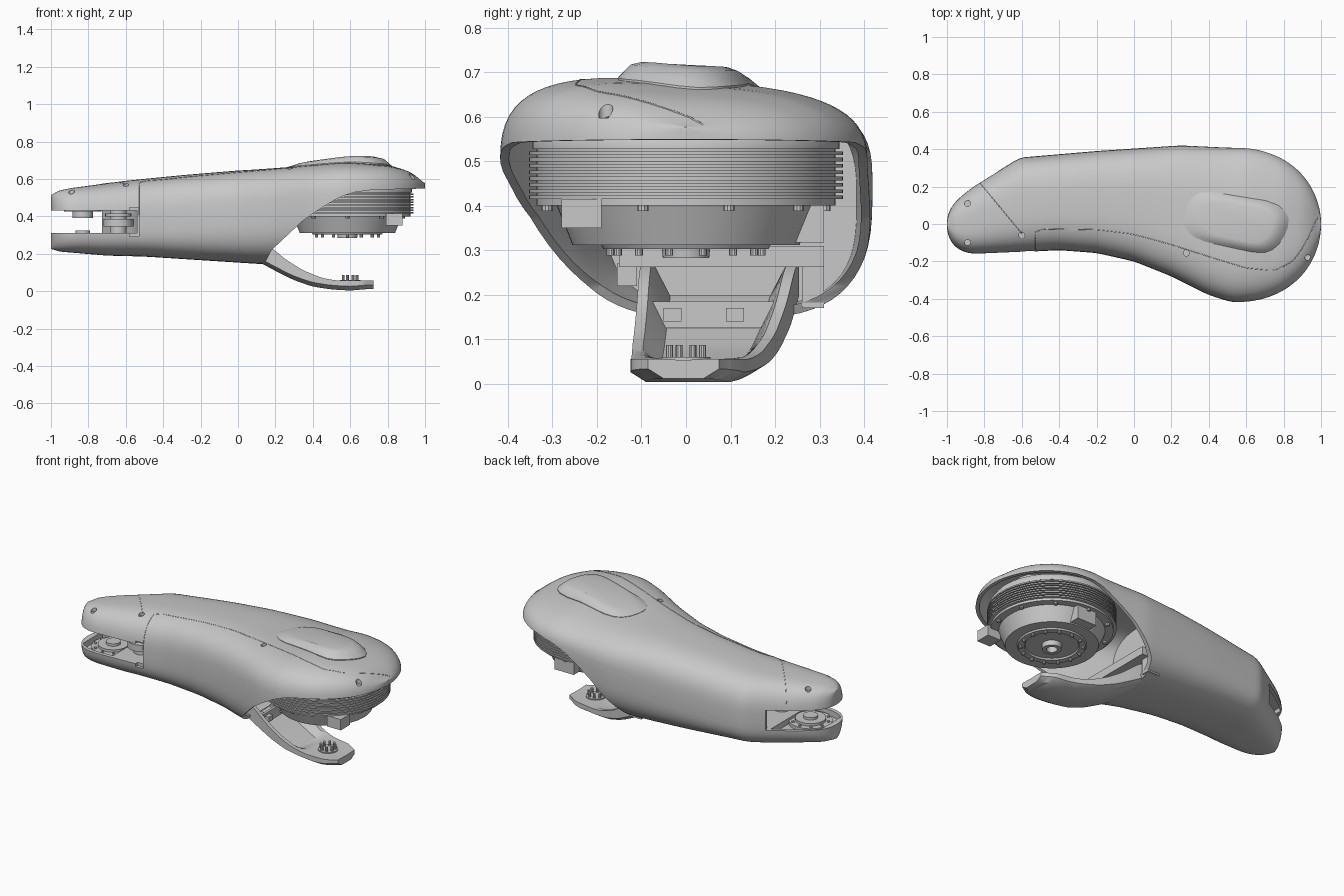
import bpy, bmesh
from math import pi, sin, cos, radians
from mathutils import Matrix, Vector

cube = bpy.data.objects.get("Cube")
if cube:
    bpy.data.objects.remove(cube, do_unlink=True)

GREY = bpy.data.materials.new("light_grey")
GREY.use_nodes = True
GREY.diffuse_color = (.58, .58, .58, 1)
GREY.node_tree.nodes["Principled BSDF"].inputs["Base Color"].default_value = (.58, .58, .58, 1)


def finish(bm, name, smooth=True):
    bmesh.ops.recalc_face_normals(bm, faces=bm.faces)
    mesh = bpy.data.meshes.new(name)
    bm.to_mesh(mesh)
    bm.free()
    ob = bpy.data.objects.new(name, mesh)
    bpy.context.collection.objects.link(ob)
    mesh.materials.append(GREY)
    if smooth:
        shade(ob)
    return ob


def shade(ob):
    bpy.ops.object.select_all(action="DESELECT")
    ob.select_set(True)
    bpy.context.view_layer.objects.active = ob
    bpy.ops.object.shade_smooth_by_angle(angle=radians(35))


def skin(rings):
    """Join closed rings of points into a capped solid."""
    bm = bmesh.new()
    loops = [[bm.verts.new(p) for p in r] for r in rings]
    n = len(loops[0])
    for a, b in zip(loops, loops[1:]):
        for i in range(n):
            bm.faces.new((a[i], a[(i + 1) % n], b[(i + 1) % n], b[i]))
    bm.faces.new(loops[0])
    bm.faces.new(loops[-1][::-1])
    return bm


def cylinder(bm, x, y, z0, z1, r, sides=24):
    bmesh.ops.create_cone(bm, cap_ends=True, segments=sides, radius1=r, radius2=r, depth=z1 - z0,
                          matrix=Matrix.Translation((x, y, (z0 + z1) / 2)))


def box(bm, x0, x1, y0, y1, z0, z1):
    m = Matrix.Translation(((x0 + x1) / 2, (y0 + y1) / 2, (z0 + z1) / 2))
    bmesh.ops.create_cube(bm, size=1, matrix=m @ Matrix.Diagonal((x1 - x0, y1 - y0, z1 - z0, 1)))


def peg_ring(bm, x, y, z0, z1, radius, r, count):
    for i in range(count):
        a = 2 * pi * (i + 0.5) / count
        cylinder(bm, x + radius * cos(a), y + radius * sin(a), z0, z1, r, 10)


def cut(ob, bm):
    cutter = finish(bm, "cutter", smooth=False)
    mod = ob.modifiers.new("cut", "BOOLEAN")
    mod.operation, mod.solver, mod.object = "DIFFERENCE", "EXACT", cutter
    bpy.context.view_layer.objects.active = ob
    bpy.ops.object.modifier_apply(modifier=mod.name)
    bpy.data.objects.remove(cutter, do_unlink=True)


def lin(table, x):
    if x <= table[0][0]:
        return table[0][1]
    for (a, u), (b, v) in zip(table, table[1:]):
        if x <= b:
            return u + (v - u) * (x - a) / (b - a)
    return table[-1][1]


def soft(table, x, step=.012):
    return sum(lin(table, x + k * step) for k in range(-2, 3)) / 5


# Outline of the housing along its length
FRONT = [(-.83, -.16), (-.6, -.15), (-.4, -.14), (-.2, -.155), (0, -.2), (.2, -.28), (.4, -.38), (.52, -.418)]
BACK = [(-1, .14), (-.9, .175), (-.82, .225), (-.61, .355), (-.2, .39), (.25, .42), (.5, .408)]
TOP = [(-1, .505), (-.98, .532), (-.9, .55), (-.6, .59), (-.3, .62), (0, .645), (.3, .665),
       (.6, .682), (.8, .67), (.9, .642), (.96, .608), (1, .57)]
BASE = [(-1, .23), (-.97, .213), (-.7, .19), (-.5, .185), (.12, .145)]
MID = [(-.5, .36), (.3, .45), (.7, .5)]
POWER = 3.1


def frame(x, inset):
    f = 1.0
    for start, length, p in ((-.84, -.16, 2.3), (.55, .45 - inset, 2.1)):
        t = max(0, min(1, (x - start) / length))
        f *= max(.03, (1 - t ** p) ** (1 / p))
    y0, y1 = (soft(FRONT, x) + inset) * f, (soft(BACK, x) - inset) * f
    return (y0 + y1) / 2, (y1 - y0) / 2, soft(MID, x), soft(TOP, x) - inset, soft(BASE, x) + inset


def top_z(x, y, inset=0):
    yc, hw, zm, zt, _ = frame(x, inset)
    u = min(1, abs((y - yc) / hw))
    k = (1 - u ** POWER) ** (1 / POWER)
    return zm + k * (zt - zm - .06 * y * max(0, min(1, x * 2)))


def section(x, inset=0, n=64):
    yc, hw, zm, zt, zb = frame(x, inset)
    pts = []
    for i in range(n):
        c, s = cos(2 * pi * i / n), sin(2 * pi * i / n)
        y = yc + hw * (1 if c > 0 else -1) * abs(c) ** (2 / POWER)
        z = top_z(x, y, inset) if s >= 0 else zm - (zm - zb) * abs(s) ** (2 / POWER)
        pts.append((x, y, z))
    return pts


# Hollow housing with an open belly and a forked wrist
housing = finish(skin([section(-cos(pi * i / 90)) for i in range(91)]), "housing", smooth=False)
cut(housing, skin([section(.978 * sin(pi / 2 * i / 40), .02) for i in range(41)]))
belly = [(.13, 0), (.14, .145), (.18, .22), (.345, .375), (.43, .435), (.52, .49), (.57, .512), (.62, .528),
         (.72, .542), (1.1, .551), (1.1, 0)]
cut(housing, skin([[(x, y, z) for x, z in belly] for y in (-.7, .7)]))
slot = [(-1.1, -.7), (-.54, -.7), (-.54, -.02), (-.57, .06), (-.72, .26), (-.76, .4), (-1.1, .5)]
cut(housing, skin([[(x, y, z) for x, y in slot] for z in (.31, .43)]))
# Recessed faces inside both fork arms
rows = [(x, *frame(x, .025)[:2]) for x in [-.965 + .225 * i / 12 for i in range(13)]]
recess = [(x, yc - hw) for x, yc, hw in rows] + [(x, yc + hw) for x, yc, hw in rows[::-1]]
for z0, z1 in ((.275, .33), (.41, .455)):
    cut(housing, skin([[(x, y, z) for x, y in recess] for z in (z0, z1)]))
bm = bmesh.new()
box(bm, -.58, -.53, -.7, -.125, .292, .446)
for x, y in ((-.89, .11), (-.89, -.1), (-.6, -.06), (.28, -.155), (.93, -.18)):
    z = top_z(x, y)
    cylinder(bm, x, y, z - .016, z + .05, .016, 16)
cut(housing, bm)
shade(housing)


# Panel seams laid on the surface
def seam(name, pts):
    cu = bpy.data.curves.new(name, "CURVE")
    cu.dimensions = "3D"
    cu.bevel_depth, cu.bevel_resolution = .0025, 1
    sp = cu.splines.new("POLY")
    sp.points.add(len(pts) - 1)
    for p, (x, y) in zip(sp.points, pts):
        p.co = (x, y, top_z(x, y) - .001, 1)
    ob = bpy.data.objects.new(name, cu)
    bpy.context.collection.objects.link(ob)
    cu.materials.append(GREY)


path = [(-.53, -.05), (-.5, -.025), (-.2, -.03), (0, -.055), (.2, -.11), (.45, -.19), (.6, -.235),
        (.75, -.25), (.85, -.2), (.92, -.1), (.965, 0), (.985, .06)]
seam("long_seam", [(x, soft(path, x)) for x in [-.53 + 1.515 * i / 90 for i in range(91)]])
seam("wrist_seam", [(-.53, -.05 - .096 * sin(pi / 2 * i / 16)) for i in range(17)])
seam("wrist_top_seam", [(-.82 + .22 * i / 20, .215 - .265 * i / 20) for i in range(21)])

# Raised pad on top
corners = [(.265, .04), (.3, .14), (.38, .178), (.56, .148), (.75, .118), (.83, .05), (.82, -.04), (.76, -.13),
           (.68, -.16), (.5, -.122), (.34, -.085), (.275, -.03)]
rings = []
for scale, lift in ((1, -.03), (1, .004), (.93, .014), (.82, .029), (.66, .035)):
    ring = []
    for i, (x, y) in enumerate(corners):
        for t in (.25, .75):
            p = Vector((x, y)).lerp(Vector(corners[(i + 1) % len(corners)]), t)
            px, py = .58 + (p.x - .58) * scale, .005 + (p.y - .005) * scale
            ring.append((px, py, top_z(px, py) + lift * min(1.2, .5 + max(0, px - .27) * 1.6)))
    rings.append(ring)
finish(skin(rings), "top_pad")

# Finned drum with stepped underside
CX = .585
profile = [(.01, .57), (.33, .57), (.345, .548), (.345, .527), (.336, .527)]
for i in range(8):
    z = .522 - i * .0142
    profile += [(.336, z), (.353, z), (.353, z - .008), (.336, z - .008)]
profile += [(.336, .4), (.29, .4), (.255, .312), (.19, .312), (.185, .303), (.15, .303), (.145, .312),
            (.055, .312), (.052, .283), (.03, .283), (.028, .32), (.005, .32)]
finish(skin([[(CX + r * cos(2 * pi * i / 64), r * sin(2 * pi * i / 64), z) for i in range(64)]
             for r, z in profile]), "finned_drum")
bm = bmesh.new()
peg_ring(bm, CX, 0, .288, .315, .17, .009, 14)
peg_ring(bm, CX, 0, .388, .402, .312, .012, 10)
finish(bm, "drum_bolts")
bm = bmesh.new()
box(bm, .79, .88, -.28, -.19, .35, .415)
box(bm, .53, .66, .2, .31, .318, .405)
finish(bm, "drum_connectors")
bm = bmesh.new()
box(bm, .08, .2, -.15, .31, .262, .31)
box(bm, .08, .16, -.155, -.11, .22, .27)
box(bm, .08, .16, .26, .31, .17, .27)
finish(bm, "inner_bracket")

# Curved lever below: a shallow channel ending in a solid tip
L_BASE = [(.07, .18), (.12, .152), (.2, .108), (.3, .058), (.4, .024), (.5, .009), (.6, .003), (.7, .012)]
L_TOP = [(.07, .28), (.14, .255), (.19, .225), (.25, .172), (.35, .11), (.45, .07), (.53, .056)]
L_LEFT = [(.07, .255), (.2, .235), (.35, .2), (.45, .17), (.55, .14), (.66, .12), (.72, .07)]
L_RIGHT = [(.07, -.1), (.4, -.12), (.62, -.125), (.68, -.12), (.72, -.08)]
rings = []
for i in range(33):
    x = .07 + .655 * i / 32
    z0, z1, y0, y1 = (soft(t, x) for t in (L_BASE, L_TOP, L_RIGHT, L_LEFT))
    zf = z0 + .022 + (z1 - z0 - .024) * max(0, min(1, (x - .45) / .06))
    half = [(0, z0 + .022), (0, z1), (.024, z1), (.065, zf)]
    ring = [(x, y0 + d, z) for d, z in half] + [(x, y1 - d, z) for d, z in half[::-1]]
    rings.append(ring + [(x, y1 - .035, z0), (x, y0 + .035, z0)])
finish(skin(rings), "lever")
bm = bmesh.new()
box(bm, .2, .215, -.08, .2, .125, .185)
for y in (-.03, .11):
    box(bm, .15, .24, y - .02, y + .02, .14, .17)
finish(bm, "lever_ribs")
bm = bmesh.new()
cylinder(bm, .6, 0, .05, .06, .055)
peg_ring(bm, .6, 0, .055, .087, .04, .008, 8)
finish(bm, "lever_pins")

# Hubs and pulley inside the wrist fork
bm = bmesh.new()
cylinder(bm, -.83, 0, .39, .46, .055)
cylinder(bm, -.83, 0, .425, .46, .1)
cylinder(bm, -.83, 0, .27, .295, .12)
cylinder(bm, -.83, 0, .27, .31, .085)
cylinder(bm, -.83, 0, .27, .325, .04)
peg_ring(bm, -.83, 0, .27, .302, .102, .008, 10)
finish(bm, "wrist_hubs")
bm = bmesh.new()
cylinder(bm, -.64, 0, .305, .435, .045)
cylinder(bm, -.64, 0, .345, .385, .08)
cylinder(bm, -.64, 0, .4, .415, .07)
finish(bm, "wrist_pulley")
